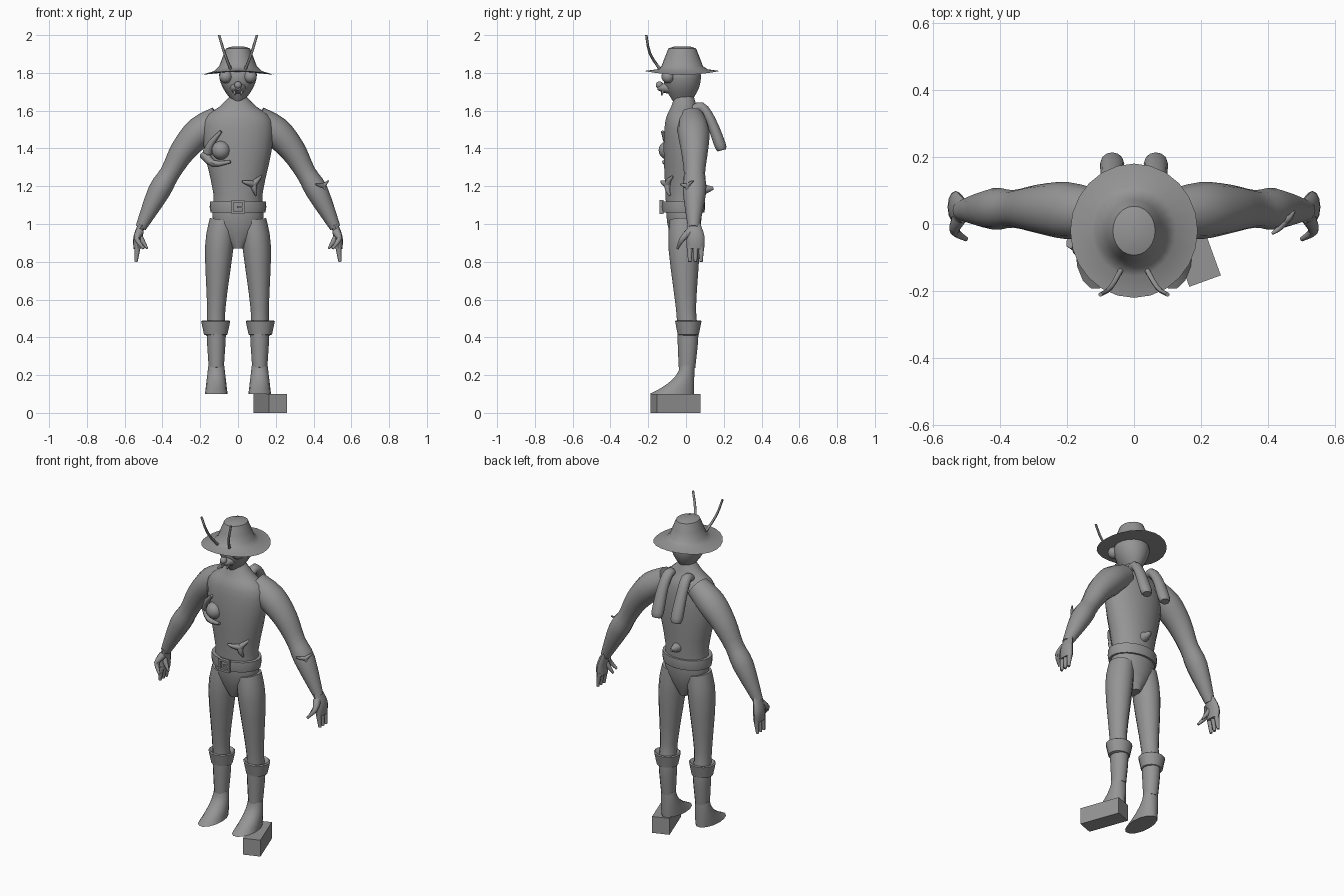
import bpy, bmesh, math
from mathutils import Vector, Matrix

if "Cube" in bpy.data.objects:
    bpy.data.objects.remove(bpy.data.objects["Cube"], do_unlink=True)

GREY = (.3, .3, .3, 1)
grey = bpy.data.materials.new("plain_grey")
grey.use_nodes = True
grey.diffuse_color = GREY
grey.node_tree.nodes["Principled BSDF"].inputs["Base Color"].default_value = GREY

X, Y, Z = Matrix.Identity(3)


def finish(name, bm):
    bmesh.ops.recalc_face_normals(bm, faces=bm.faces)
    mesh = bpy.data.meshes.new(name)
    bm.to_mesh(mesh)
    bm.free()
    mesh.materials.append(grey)
    obj = bpy.data.objects.new(name, mesh)
    bpy.context.collection.objects.link(obj)
    bpy.ops.object.select_all(action="DESELECT")
    obj.select_set(True)
    bpy.context.view_layer.objects.active = obj
    bpy.ops.object.shade_smooth_by_angle(angle=math.radians(45))
    return obj


def smooth(rows, steps=3):
    """Run a smooth spline through the rows."""
    rows = [Vector(row) for row in rows]
    ends = [rows[0]] + rows + [rows[-1]]
    result = []
    for a, b, c, d in zip(ends, ends[1:], ends[2:], ends[3:]):
        for step in range(steps):
            t = step / steps
            result.append(b + ((c - a) * t + (a * 2 - b * 5 + c * 4 - d) * t * t
                               + (b * 3 - a - c * 3 + d) * t ** 3) / 2)
    return result + [rows[-1]]


def skin(name, rings, sides):
    """Join rings given as (centre, first half axis, second half axis)."""
    bm = bmesh.new()
    turns = [math.tau * k / sides for k in range(sides)]
    loops = [[bm.verts.new(centre + u * math.cos(turn) + v * math.sin(turn)) for turn in turns]
             for centre, u, v in rings]
    for low, high in zip(loops, loops[1:]):
        for k in range(sides):
            bm.faces.new((low[k - 1], low[k], high[k], high[k - 1]))
    bm.faces.new(loops[0])
    bm.faces.new(loops[-1])
    return finish(name, bm)


def column(name, x, y, rows, sides=18):
    """Level rings from rows of (height, half width, half depth)."""
    return skin(name, [(Vector((x, y, z)), X * wide, Y * deep) for z, wide, deep in rows], sides)


def tube(name, rows, side=1, ref=Y, flat=1, sides=12):
    """Rings square to a path, from rows of (x, y, z, radius)."""
    rows = smooth(rows)
    path = [Vector((side * row[0], row[1], row[2])) for row in rows]
    rings = []
    for i, row in enumerate(rows):
        along = path[min(i + 1, len(path) - 1)] - path[max(i - 1, 0)]
        across = along.cross(ref).normalized()
        rings.append((path[i], across.cross(along).normalized() * row[3], across * row[3] * flat))
    return skin(name, rings, sides)


def horn(name, points, radius, side=1, taper=.7):
    """A round tube that thins towards its tip."""
    last = len(points) - 1
    rows = [(*point, radius * (1 - taper * i / last)) for i, point in enumerate(points)]
    return tube(name, rows, side, sides=8)


def prongs(name, centre, reach, slope):
    """Three thorns spread evenly over a sloping patch of skin."""
    for k in range(3):
        turn = math.radians(45 + 120 * k)
        spread = Vector((math.cos(turn), slope * math.cos(turn), math.sin(turn))) * reach
        centre = Vector(centre)
        horn(f"{name}_{k + 1}", [centre, centre + spread / 2 - Y * reach / 8, centre + spread], reach / 3)


def ball(name, centre, radius):
    bm = bmesh.new()
    bmesh.ops.create_uvsphere(bm, u_segments=14, v_segments=10, radius=radius,
                              matrix=Matrix.Translation(centre))
    return finish(name, bm)


def box(name, centre, size, turn=0):
    bm = bmesh.new()
    bmesh.ops.create_cube(bm, size=1, matrix=Matrix.Translation(centre)
                          @ Matrix.Rotation(turn, 4, "Z") @ Matrix.Diagonal((*size, 1)))
    return finish(name, bm)


# Torso, head and face
column("torso", 0, -.01, smooth([
    (.87, .03, .05), (1, .13, .09), (1.16, .13, .1), (1.4, .18, .11),
    (1.55, .18, .1), (1.62, .1, .07), (1.68, .04, .05)]))
column("head", 0, -.02, smooth([(1.65, .03, .05), (1.72, .08, .09), (1.79, .1, .1), (1.83, .08, .08)]))
tube("snout", [(0, -.07, 1.72, .05), (0, -.12, 1.72, .035), (0, -.15, 1.72, .015)], ref=X, flat=.7)
ball("nose", (0, -.14, 1.735), .02)

# Hat with a brim that lifts at the front and back
hat_profile = [(1.8, .09), (1.79, .19), (1.81, .125), (1.835, .1), (1.88, .083), (1.93, .063), (1.94, .03)]
hat = column("hat", 0, -.02, [(z, r, r + .01) for z, r in hat_profile], 24)
for vert in hat.data.vertices:
    if vert.co.z < 1.82:
        vert.co.z += (vert.co.y + .02) ** 2 / 2

for word, side in (("left", 1), ("right", -1)):
    # Face details in pairs
    ball(word + "_eye", (side * .065, -.095, 1.78), .035)
    horn(word + "_fang", [(.02, -.12, 1.71), (.015, -.13, 1.68)], .01, side)
    horn(word + "_antenna", [(.035, -.13, 1.81), (.07, -.19, 1.9), (.1, -.21, 2)], .008, side, .2)

    # Arm and hand
    tube(word + "_arm", [
        (.1, .03, 1.56, .07), (.2, .04, 1.49, .085), (.29, .045, 1.39, .072),
        (.36, .045, 1.27, .056), (.42, .045, 1.17, .062), (.515, .04, .98, .03)], side, flat=.95)
    tube(word + "_hand", [(.51, .04, 1, .035), (.53, .05, .93, .048), (.53, .05, .87, .046)],
         side, flat=.5)
    for k in range(3):
        y = .02 + .03 * k
        horn(f"{word}_finger_{k + 1}", [(.53, y, .89), (.54, y, .8)], .017, side, .5)
    horn(word + "_thumb", [(.52, .02, .96), (.535, -.02, .92), (.5, -.045, .87)], .023, side)
    horn(word + "_inner_finger", [(.52, .03, .93), (.48, .015, .87)], .018, side)

    # Leg, foot and boot cuff
    tube(word + "_leg", [
        (.08, -.01, 1.02, .07), (.1, -.01, .87, .075), (.115, 0, .55, .048),
        (.115, .01, .42, .051), (.115, .005, .24, .04)], side, X, 1.1)
    foot = []
    for k in range(7):
        t = k / 6
        deep = .04 + .08 * t * t
        foot.append((Vector((side * .115, .045 - deep, .25 - .15 * t)), X * (.042 + .018 * t), Y * deep))
    skin(word + "_foot", foot, 14)
    cuff_profile = [(.41, .05), (.415, .062), (.485, .077), (.49, .07), (.475, .045)]
    column(word + "_boot_cuff", side * .118, .012, [(z, r, r * .93) for z, r in cuff_profile], 14)

    # Soft tube hanging over the back of the shoulder
    tube(word + "_back_tube", [
        (.06, .03, 1.6, .025), (.06, .08, 1.62, .03), (.065, .13, 1.55, .032),
        (.065, .18, 1.42, .036), (.065, .19, 1.39, .026)], side, X, .85)

# Belt and buckle
belt_profile = [(1.06, .13), (1.06, .145), (1.09, .15), (1.12, .148), (1.12, .13)]
column("belt", 0, -.014, [(z, r, r - .034) for z, r in belt_profile], 24)
for word, side in (("left", 1), ("right", -1)):
    box(word + "_buckle_upright", (side * .03, -.13, 1.09), (.012, .02, .07))
for word, side in (("upper", 1), ("lower", -1)):
    box(word + "_buckle_bar", (0, -.13, 1.09 + side * .03), (.06, .02, .012))
box("buckle_prong", (.01, -.13, 1.09), (.03, .015, .01))

# Growths on chest, waist and forearm, and a stub tail
ball("chest_growth", (-.09, -.095, 1.39), .05)
horn("upper_chest_horn", [(-.16, -.07, 1.38), (-.14, -.1, 1.43), (-.09, -.125, 1.49)], .027)
horn("lower_chest_horn", [(-.18, -.05, 1.37), (-.13, -.09, 1.32), (-.04, -.12, 1.33)], .027)
prongs("waist_thorn", (.08, -.095, 1.21), .06, .6)
prongs("forearm_thorn", (.45, .01, 1.2), .04, 1)
tube("tail", [(0, .07, 1.185, .035), (0, .11, 1.185, .022), (0, .145, 1.19, .008)], ref=X)

# Block beside the left foot
box("block", (.17, -.055, .05), (.1, .245, .1), math.radians(20))
